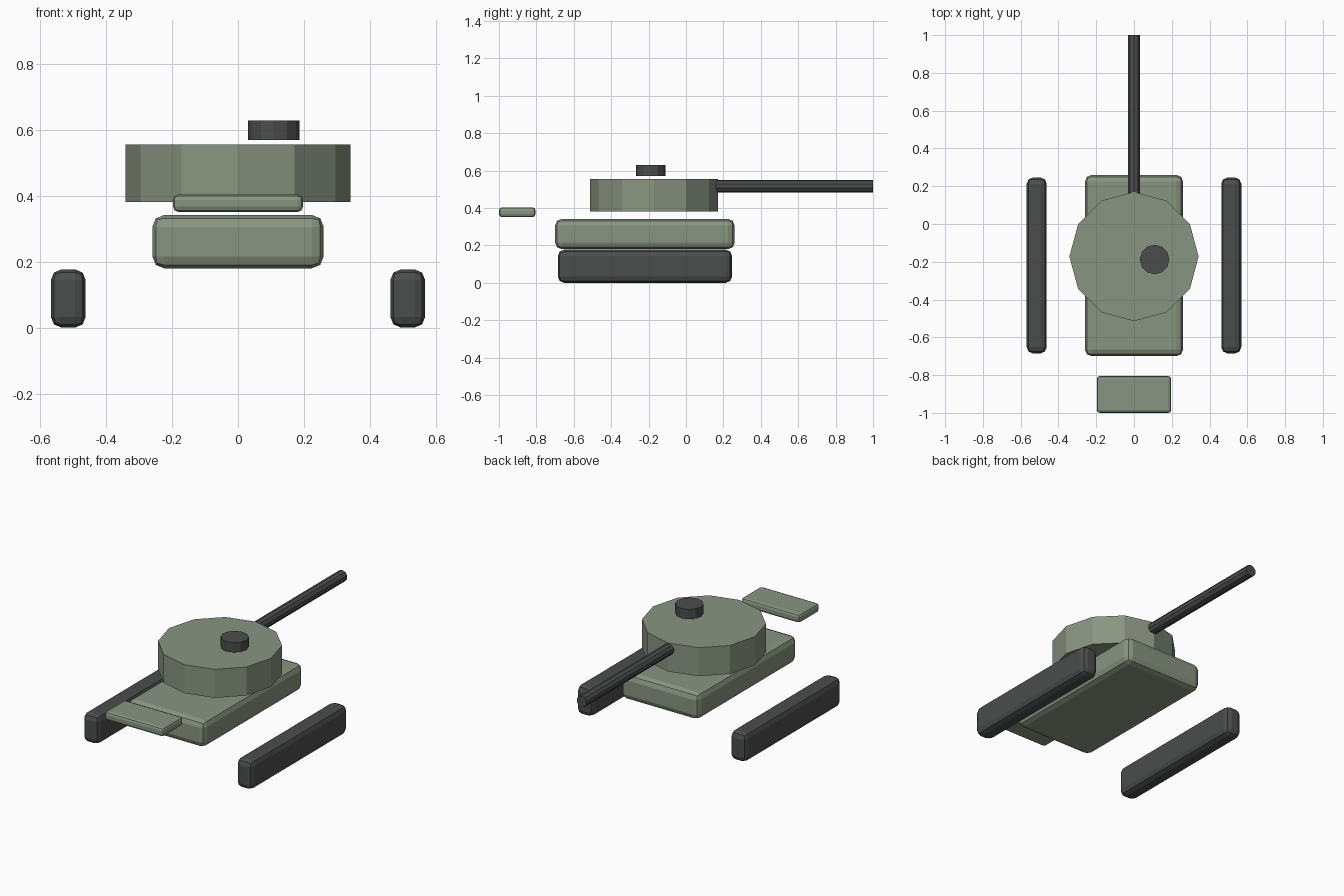
import bpy, math

if "Cube" in bpy.data.objects:
    bpy.data.objects.remove(bpy.data.objects["Cube"])


def material(name, rgb):
    m = bpy.data.materials.new(name)
    m.diffuse_color = (*rgb, 1)
    m.use_nodes = True
    m.node_tree.nodes["Principled BSDF"].inputs["Base Color"].default_value = m.diffuse_color
    return m


GREEN = material("olive_green", (0.25, 0.30, 0.22))
DARK = material("dark_grey", (0.07, 0.075, 0.073))


def block(name, lo, hi, bevel, mat):
    """Box between two corners with two-step rounded edges."""
    bpy.ops.mesh.primitive_cube_add(size=1, location=[(a + b) / 2 for a, b in zip(lo, hi)])
    o = bpy.context.object
    o.name = name
    o.scale = [b - a for a, b in zip(lo, hi)]
    bpy.ops.object.transform_apply(location=False, rotation=False, scale=True)
    mod = o.modifiers.new("rounding", 'BEVEL')
    mod.width = bevel
    mod.segments = 2
    o.data.materials.append(mat)
    return o


def drum(name, sides, radius, depth, loc, mat, rot=(0, 0, 0)):
    bpy.ops.mesh.primitive_cylinder_add(vertices=sides, radius=radius, depth=depth,
                                        location=loc, rotation=rot)
    o = bpy.context.object
    o.name = name
    o.data.materials.append(mat)
    return o


# Hull and rear deck plate
block("hull", (-0.26, -0.70, 0.18), (0.26, 0.26, 0.342), 0.036, GREEN)
block("stowage_plate", (-0.197, -1.0, 0.351), (0.197, -0.805, 0.404), 0.016, GREEN)

# Tracks on both sides
for side, s in (("left", -1), ("right", 1)):
    x = 0.515 * s
    block(side + "_track", (x - 0.053, -0.685, 0.0), (x + 0.053, 0.246, 0.177), 0.033, DARK)

# Turret, hatch and gun barrel
drum("turret", 12, 0.342, 0.173, (0, -0.172, 0.4685), GREEN)
drum("hatch", 12, 0.078, 0.059, (0.109, -0.188, 0.5995), DARK)
drum("barrel", 10, 0.034, 0.85, (0, 0.575, 0.517), DARK, (math.radians(90), 0, 0))
